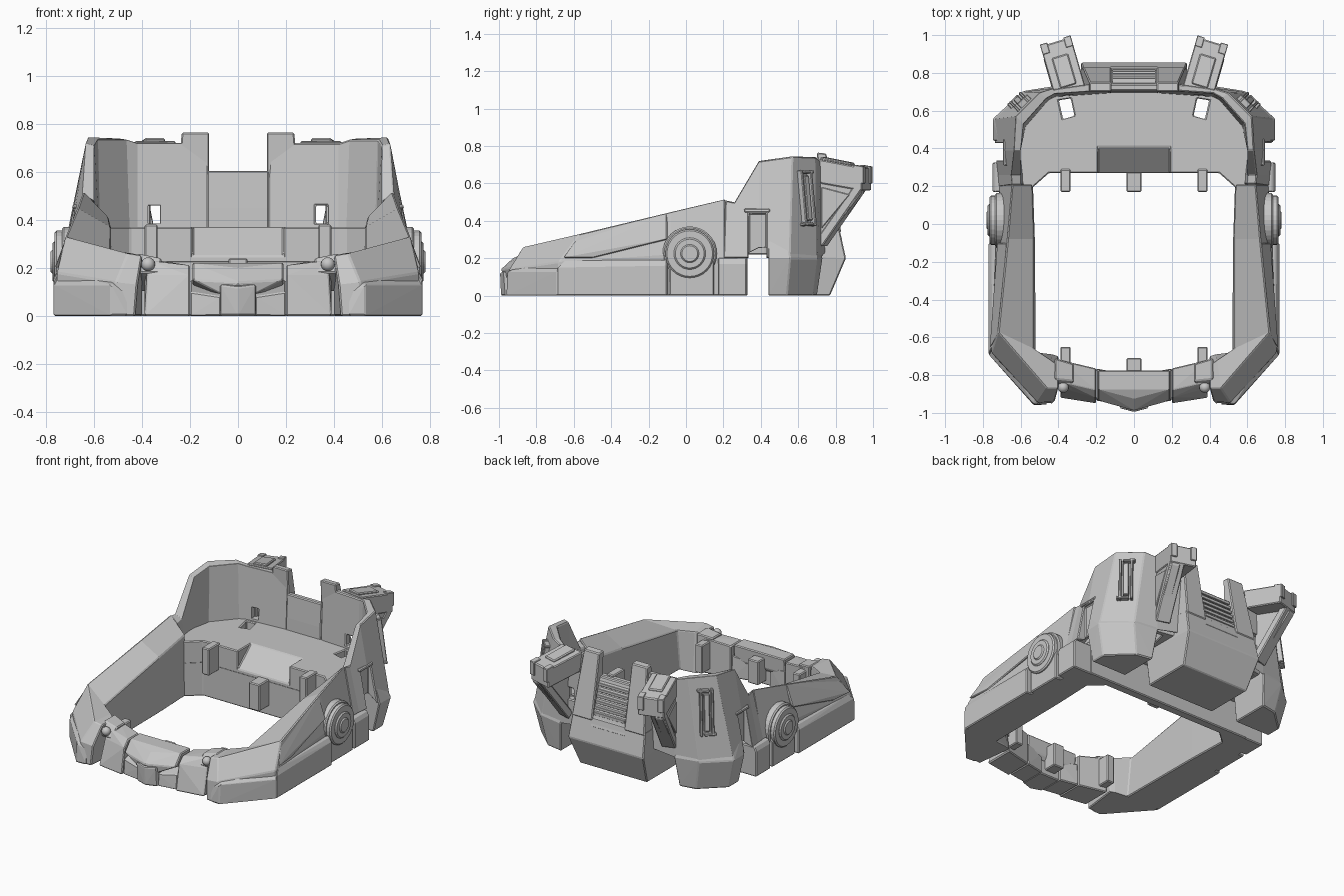
import bpy, bmesh, math
from mathutils import Vector, Matrix

cube = bpy.data.objects.get("Cube")
if cube:
    bpy.data.objects.remove(cube)

grey = bpy.data.materials.new("warm_grey")
grey.use_nodes = True
grey.diffuse_color = (0.57, 0.57, 0.57, 1)
grey.node_tree.nodes["Principled BSDF"].inputs["Base Color"].default_value = grey.diffuse_color


def finish(name, bm, bevel=0.006):
    bmesh.ops.recalc_face_normals(bm, faces=bm.faces)
    mesh = bpy.data.meshes.new(name)
    bm.to_mesh(mesh)
    bm.free()
    mesh.materials.append(grey)
    ob = bpy.data.objects.new(name, mesh)
    bpy.context.collection.objects.link(ob)
    if bevel:
        mod = ob.modifiers.new("edge", 'BEVEL')
        mod.width, mod.segments, mod.limit_method = bevel, 1, 'ANGLE'
    return ob


def hull(name, pts, bevel=0.006):
    bm = bmesh.new()
    for p in pts:
        bm.verts.new(p)
    res = bmesh.ops.convex_hull(bm, input=bm.verts)
    bmesh.ops.delete(bm, geom=list({g for g in res["geom_interior"]}), context='VERTS')
    bmesh.ops.dissolve_limit(bm, angle_limit=0.02, verts=bm.verts, edges=bm.edges)
    return finish(name, bm, bevel)


def span(name, x, y, z, bevel=0.006):
    return hull(name, [(a, b, c) for a in x for b in y for c in z], bevel)


def loft(name, sections, s=1):
    bm = bmesh.new()
    rings = [[bm.verts.new((s * p[0], p[1], p[2])) for p in sec] for sec in sections]
    n = len(rings[0])
    for a, b in zip(rings, rings[1:]):
        for i in range(n):
            j = (i + 1) % n
            bm.faces.new((a[i], a[j], b[j], b[i]))
    bm.faces.new(rings[0])
    bm.faces.new(rings[-1])
    return finish(name, bm)


def prism(name, outline, z0, z1):
    return loft(name, [[(x, y, z) for x, y in outline] for z in (z0, z1)])


def plate(name, centre, u, v, size, bevel=0.004):
    """Box whose width runs along u and height along v."""
    u, v = Vector(u).normalized(), Vector(v)
    v = (v - u * v.dot(u)).normalized()
    n = u.cross(v)
    c = Vector(centre)
    return hull(name, [c + u * size[0] * a + v * size[1] * b + n * size[2] * d
                       for a in (-.5, .5) for b in (-.5, .5) for d in (-.5, .5)], bevel)


def cut(ob, cutter):
    cutter.hide_render = True
    cutter.hide_set(True)
    cutter.display_type = 'WIRE'
    mod = ob.modifiers.new("cut", 'BOOLEAN')
    mod.operation, mod.object, mod.solver = 'DIFFERENCE', cutter, 'EXACT'
    ob.modifiers.move(len(ob.modifiers) - 1, 0)


# shelf across the back, with ramp notch and two shafts
half = [(.45, .27), (.54, .19), (.62, .2), (.62, .42), (.59, .53), (.46, .68), (.24, .72)]
outline = half + [(-x, y) for x, y in reversed(half)]
shelf = prism("rear_shelf", outline, .22, .37)
cut(shelf, hull("ramp_cutter", [(x, y, z) for x in (-.19, .19)
                                for y, z in ((.26, .24), (.41, .371), (.41, .5), (.26, .5))], 0))
rim = [(.45, .27), (.54, .19), (.62, .2), (.62, .33)]
prism("rear_inner_wall", rim + [(-x, y) for x, y in reversed(rim)], 0, .23)
span("rear_centre_tab", (-.04, .04), (.17, .28), (.06, .24))

# centre rear module: tapered housing, leaning panel and grille
hull("rear_centre_base", [(s * x, y, z) for s in (-1, 1) for x, y, z in
     ((.25, .44, 0), (.25, .77, 0), (.28, .44, .22), (.28, .855, .2), (.27, .69, .36), (.27, .82, .36))])
loft("rear_centre_panel", [[(x, .835, .3), (x, .74, .605), (x, .705, .605), (x, .695, .45), (x, .69, .3)]
                           for x in (-.13, .13)])
for i in range(6):
    z = .385 + i * .036
    y = .825 - (z - .36) * .26
    hull("grille_slat", [(s * .115, y + a, z + b) for s in (-1, 1)
         for a, b in ((-.06, 0), (0, -.008), (0, .012), (-.06, .02))], .002)

# centre front chin, pointed forward
hull("front_chin_upper", [(s * x, y, z) for s in (-1, 1) for x, y, z in
     ((.19, -.935, .15), (.19, -.875, .22), (.19, -.775, .22), (.19, -.78, .12),
      (.0, -.99, .14), (.0, -.925, .2), (.0, -.79, .2), (.07, -.96, .09), (.07, -.8, .09))])
hull("front_chin_stem", [(s * x, y, z) for s in (-1, 1) for x, y, z in
     ((.075, -.965, 0), (.075, -.975, .13), (.075, -.8, .13), (.075, -.8, 0), (0, -.99, 0), (0, -.995, .12))])
span("front_centre_tab", (-.04, .04), (-.8, -.71), (.03, .19))

for s in (1, -1):
    side = "left_" if s > 0 else "right_"

    def H(name, pts, bevel=0.006):
        return hull(side + name, [(s * x, y, z) for x, y, z in pts], bevel)

    # front bar pieces, pin and inner ribs
    H("front_bar", [(.07, -.955, 0), (.2, -.935, 0), (.2, -.925, .1), (.07, -.95, .08),
                    (.07, -.79, 0), (.2, -.765, 0), (.2, -.77, .15), (.07, -.79, .13)])
    H("front_cheek", [(.2, -.95, 0), (.39, -.92, 0), (.2, -.92, .17), (.38, -.87, .17), (.2, -.88, .21),
                      (.37, -.84, .23), (.2, -.765, .21), (.39, -.72, .24), (.2, -.765, 0), (.39, -.72, 0)])
    H("cheek_cap", [(.32, -.88, .18), (.41, -.87, .18), (.32, -.83, .24), (.42, -.82, .26),
                    (.32, -.74, .24), (.42, -.71, .26), (.32, -.74, .1), (.42, -.71, .1)])
    bm = bmesh.new()
    bmesh.ops.create_uvsphere(bm, u_segments=16, v_segments=8, radius=.029,
                              matrix=Matrix.Translation((s * .375, -.865, .215)))
    pin = finish(side + "front_pin", bm, 0)
    for p in pin.data.polygons:
        p.use_smooth = True
    x = sorted((s * .335, s * .39))
    span(side + "front_rib", x, (-.74, -.65), (.03, .22))
    span(side + "rear_rib", x, (.17, .29), (.2, .38))

    # long side wall sweeping round the front corner, its top sloping inward to a ledge
    loft(side + "side_wall", [
        [(.43, -.95, 0), (.42, -.94, .13), (.40, -.87, .25), (.40, -.75, .25), (.40, -.70, .0)],
        [(.52, -.945, 0), (.51, -.945, .14), (.46, -.87, .26), (.44, -.72, .26), (.43, -.69, .0)],
        [(.755, -.68, 0), (.755, -.68, .18), (.72, -.57, .33), (.53, -.66, .27), (.52, -.68, .0)],
        [(.735, -.08, 0), (.73, -.08, .22), (.67, -.08, .45), (.53, -.08, .37), (.525, -.08, .0)],
        [(.71, .21, 0), (.71, .21, .2), (.645, .21, .52), (.54, .21, .41), (.535, .21, .0)]], s)
    # lower skirts with stepped top edge
    H("corner_foot", [(.46, -.955, 0), (.53, -.96, 0), (.77, -.69, 0), (.77, -.69, .13), (.53, -.955, .13),
                      (.46, -.94, .1), (.74, -.62, .19), (.5, -.88, .16), (.7, -.62, 0)])
    H("side_skirt", [(.77, -.69, 0), (.77, -.1, 0), (.77, -.69, .15), (.77, -.1, .16), (.75, -.65, .19),
                     (.75, -.1, .19), (.68, -.65, 0), (.68, -.1, .19), (.68, -.1, 0)])
    H("upper_side_armour", [(.765, -.66, .2), (.75, -.5, .2), (.735, -.33, .275), (.725, -.1, .3),
                            (.715, -.57, .325), (.675, -.1, .44), (.66, -.5, .22), (.64, -.1, .3)])
    H("middle_skirt", [(x, y, z) for x, z in ((.7, 0), (.75, 0), (.75, .17), (.735, .19), (.7, .19))
                       for y in (-.09, .15)])
    H("rear_skirt", [(x, y, z) for y in (.17, .325)
                     for x, z in ((.56, 0), (.75, 0), (.75, .17), (.735, .2), (.56, .2))])

    # round side hub built from stacked rings
    for nm, r, a, b in (("hub_base", .145, .66, .735), ("hub_ring", .13, .72, .765),
                        ("hub_dish", .085, .75, .775), ("hub_cap", .05, .76, .782)):
        bm = bmesh.new()
        m = Matrix.Translation((s * (a + b) / 2, .02, .225)) @ Matrix.Rotation(math.pi / 2, 4, 'Y')
        bmesh.ops.create_cone(bm, cap_ends=True, segments=32, radius1=r, radius2=r, depth=b - a, matrix=m)
        finish(side + nm, bm, .008)

    # tall rear wall wrapping the corner
    wall = loft(side + "rear_wall", [
        [(.715, .2, .2), (.645, .21, .51), (.60, .21, .47), (.56, .21, .2)],
        [(.72, .26, .2), (.65, .26, .50), (.60, .26, .48), (.58, .26, .25)],
        [(.735, .39, .2), (.635, .39, .72), (.60, .39, .71), (.60, .39, .3)],
        [(.742, .555, .2), (.625, .57, .745), (.585, .53, .735), (.575, .51, .3)],
        [(.585, .7, .2), (.50, .695, .74), (.465, .665, .735), (.45, .655, .3)],
        [(.42, .725, .2), (.42, .72, .72), (.42, .69, .72), (.42, .67, .3)],
        [(.13, .76, .25), (.13, .75, .72), (.13, .71, .72), (.13, .69, .3)]], s)
    cut(shelf, H("shaft_cutter", [(x, y, z) for z in (-.1, .46) for x, y in
                                  ((.315, .572), (.375, .555), (.398, .655), (.335, .665))], 0))
    cut(wall, span(side + "window_cutter", sorted((s * .325, s * .375)), (.55, .9), (.385, .46), 0))
    cut(wall, span(side + "slot_cutter", sorted((s * .665, s * .8)), (.335, .43), (.1, .44), 0))
    H("slot_lip", [(x, y, z) for y in (.31, .45) for x, z in ((.62, .445), (.694, .445), (.688, .465), (.62, .465))])
    H("rear_post", [(.12, .72, .34), (.27, .72, .34), (.12, .83, .34), (.27, .83, .34), (.12, .7, .765),
                    (.235, .7, .765), (.12, .75, .76), (.235, .75, .76)])

    # rear corner foot tapering below the wall
    H("rear_pod", [(.70, .44, 0), (.70, .54, 0), (.55, .68, 0), (.44, .70, 0), (.44, .44, 0),
                   (.745, .44, .2), (.748, .558, .2), (.588, .705, .2), (.42, .73, .2), (.42, .44, .2),
                   (.715, .44, .3), (.71, .54, .3), (.57, .67, .3), (.43, .70, .3)])

    # corner vent: frame bars round a raised core
    u, v = (s * -.14, .135, 0), (s * -.1, .005, .54)
    c = Vector((s * .602, .642, .52))
    ud, vd = Vector(u).normalized(), Vector(v).normalized()
    plate(side + "vent_core", c, u, v, (.035, .24, .04))
    for k in (-1, 1):
        plate(side + "vent_rail", c + ud * .035 * k, u, v, (.016, .3, .05))
        plate(side + "vent_end", c + vd * .142 * k, u, v, (.075, .016, .05))

    # rear pylon: a wedge bracket splayed outward
    def at(t, w, z):
        return (s * (.335 + .29 * t + w * .955), .69 + t - w * .29, z)

    hull(side + "pylon_head", [at(t, w, z) for t, w, z in
                               ((.04, .085, .73), (.015, -.085, .73), (.05, .085, .6), (.03, -.085, .6),
                                (.275, .085, .685), (.275, -.085, .685), (.275, .085, .56), (.275, -.085, .56))])
    hull(side + "pylon_fin", [at(t, w, z) for w in (.02, .08)
                              for t, z in ((.03, .65), (.265, .6), (.27, .55), (.06, .27), (.03, .27))])
    hull(side + "pylon_strut", [at(t, w, z) for w in (-.01, .085)
                                for t, z in ((.275, .57), (.24, .6), (.03, .3), (.06, .26))])
    hull(side + "pylon_side_panel", [at(t, w, z) for w in (.07, .088)
                                     for t, z in ((.06, .58), (.21, .54), (.06, .36))], .003)
    hull(side + "pylon_top_plate", [at(t, w, z) for w in (-.045, .045)
                                    for t, z in ((.04, .742), (.2, .71), (.2, .69), (.04, .71))])
    for w in (-.065, .065):
        hull(side + "pylon_end_clip", [at(t, w + d, z) for d in (-.02, .02)
                                       for t, z in ((.23, .68), (.23, .7), (.284, .69), (.284, .6), (.23, .6))], .003)
